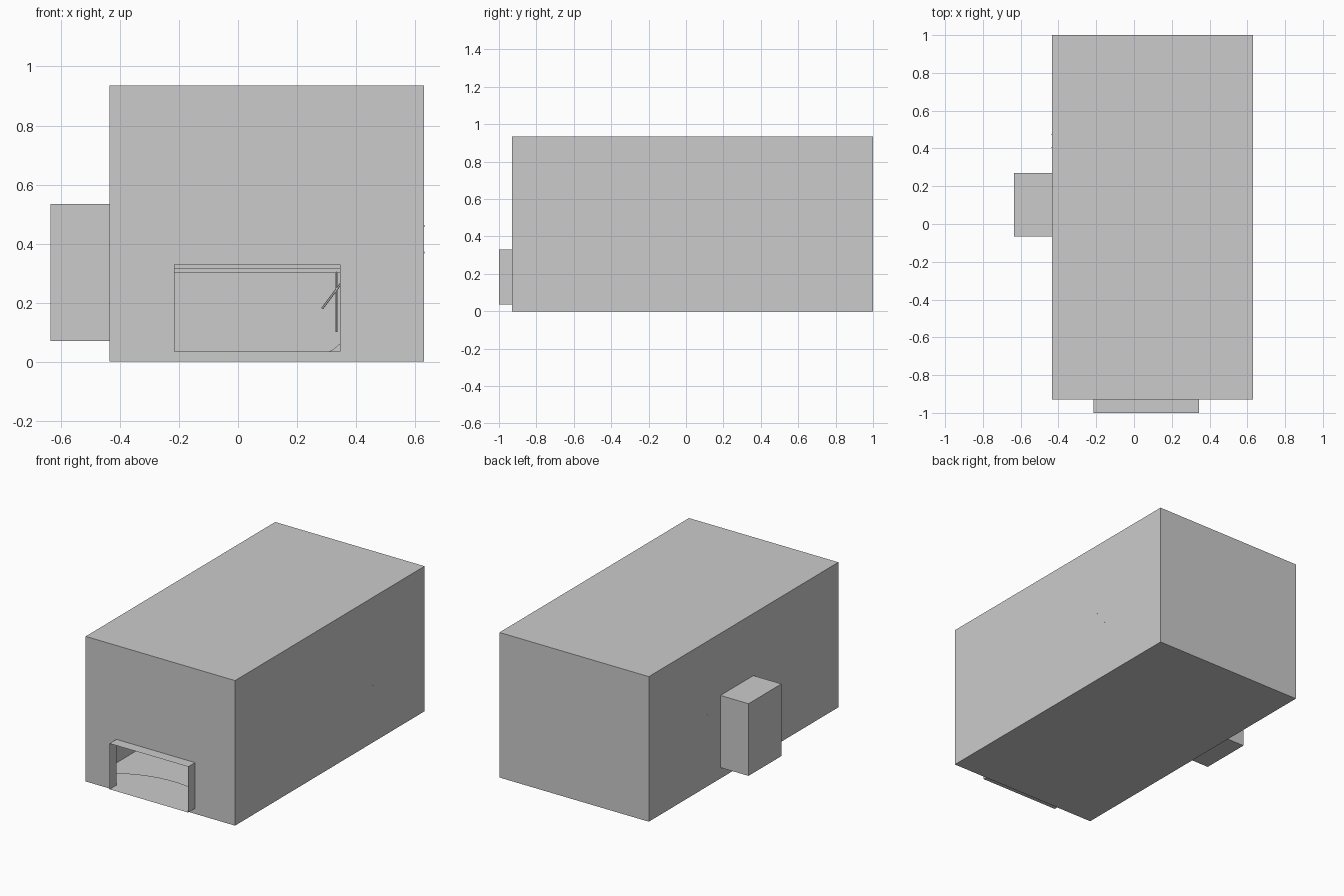
import bpy, bmesh, math
from mathutils import Vector

if "Cube" in bpy.data.objects:
    bpy.data.objects.remove(bpy.data.objects["Cube"])


def make(name, build):
    bm = bmesh.new()
    build(bm)
    mesh = bpy.data.meshes.new(name)
    bm.to_mesh(mesh)
    bm.free()
    ob = bpy.data.objects.new(name, mesh)
    bpy.context.collection.objects.link(ob)
    return ob


def face(bm, *pts):
    return bm.faces.new([bm.verts.new(p) for p in pts])


def box(name, lo, hi, skip=None):
    """Axis-aligned box; skip is the normal of a side left open."""
    def build(bm):
        bmesh.ops.create_cube(bm, size=1)
        bm.normal_update()
        if skip:
            gone = [f for f in bm.faces if f.normal.dot(Vector(skip)) > 0.9]
            bmesh.ops.delete(bm, geom=gone, context='FACES_ONLY')
        for v in bm.verts:
            v.co = [(a + b) / 2 + c * (b - a) for a, b, c in zip(lo, hi, v.co)]
    return make(name, build)


def prism(name, pts, lift):
    """Outline pushed along a vector into a solid."""
    def build(bm):
        f = face(bm, *pts)
        r = bmesh.ops.extrude_face_region(bm, geom=[f])
        bmesh.ops.translate(bm, vec=lift, verts=[g for g in r['geom']
                            if isinstance(g, bmesh.types.BMVert)])
        bmesh.ops.recalc_face_normals(bm, faces=bm.faces)
    return make(name, build)


def rod(name, a, b, radius):
    a, b = Vector(a), Vector(b)
    bpy.ops.mesh.primitive_cylinder_add(vertices=6, radius=radius, depth=(b - a).length,
                                        location=(a + b) / 2)
    ob = bpy.context.object
    ob.name = name
    ob.rotation_euler = (b - a).to_track_quat('Z', 'Y').to_euler()


X0, X1, Y0, Y1, H = -0.435, 0.63, -0.93, 1.0, 0.935
# entrance opening
EX0, EX1, EZ0, EZ1, EY = -0.215, 0.345, 0.035, 0.33, -1.0

# hollow hall: five plain sides
box("hall_shell", (X0, Y0, 0), (X1, Y1, H), skip=(0, -1, 0))


# front wall around the opening, with the thin entrance sleeve
def front(bm):
    def ring(x0, x1, z0, z1, y):
        return [bm.verts.new(p) for p in
                ((x0, y, z0), (x1, y, z0), (x1, y, z1), (x0, y, z1))]
    outer = ring(X0, X1, 0, H, Y0)
    inner = ring(EX0, EX1, EZ0, EZ1, Y0)
    lip = ring(EX0, EX1, EZ0, EZ1, EY)
    for a, b in ((outer, inner), (inner, lip)):
        for i in range(4):
            j = (i + 1) % 4
            bm.faces.new((a[i], a[j], b[j], b[i]))


make("front_wall_and_entrance", front)

# side annex
box("side_annex", (-0.635, -0.065, 0.07), (X0, 0.27, 0.535), skip=(1, 0, 0))

# rounded landing inside the entrance
arc = []
for i in range(17):
    t = math.radians(135 - 84 * i / 16)
    arc.append((0.03 + 0.64 * math.cos(t), max(Y0, -1.335 + 0.64 * math.sin(t)), 0))
prism("entrance_landing", [(arc[0][0], Y0, 0)] + arc + [(arc[-1][0], Y0, 0)], (0, 0, EZ0))

# curved ramp at the right of the hall
curve = [(0.20 + 0.22 * math.sin(t), 0.55, 0.22 * (1 - math.cos(t)) + 0.005)
         for t in [math.radians(90 * i / 8) for i in range(9)]]
prism("curved_ramp", curve + [(0.60, 0.55, 0.225), (0.60, 0.55, 0.005)], (0, 0.4, 0))

# upper gallery slab and railing at the back
box("gallery_slab", (X0 + 0.01, 0.5, 0.303), (X1 - 0.01, 0.98, 0.315))
rod("ramp_post", (0.333, 0.5, 0.10), (0.333, 0.5, 0.305), 0.004)
rod("ramp_handrail", (0.285, 0.5, 0.18), (0.36, 0.5, 0.28), 0.004)

# slim tie rods whose ends just show outside
for y, z in ((0.404, 0.46), (0.475, 0.37)):
    rod("tie_rod", (X0 - 0.001, y, z), (X1 + 0.001, y, z), 0.003)
